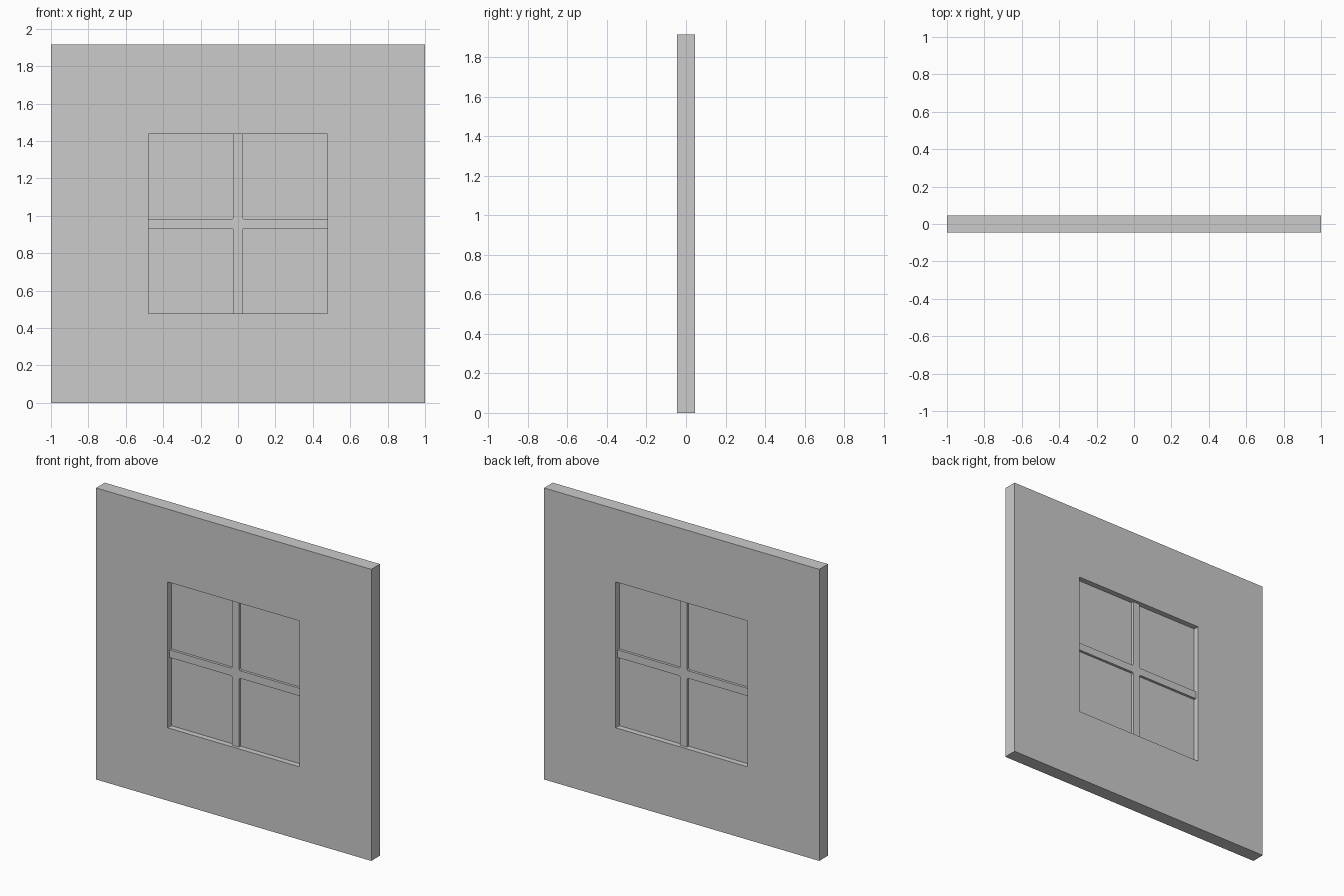
import bpy, bmesh

if "Cube" in bpy.data.objects:
    bpy.data.objects.remove(bpy.data.objects["Cube"])

HEIGHT = 1.915
MID = HEIGHT / 2
HOLE = 0.479      # half size of the window opening
BAR = 0.025       # half width of the glazing bars
FILLET = 0.007    # small chamfer where the bars cross


def slab(name, points, faces, half_depth):
    """Extrude flat (x, z) faces symmetrically along y."""
    bm = bmesh.new()
    verts = [bm.verts.new((x, -half_depth, z)) for x, z in points]
    flat = [bm.faces.new([verts[i] for i in f]) for f in faces]
    ext = bmesh.ops.extrude_face_region(bm, geom=flat, use_keep_orig=True)
    moved = [v for v in ext["geom"] if isinstance(v, bmesh.types.BMVert)]
    bmesh.ops.translate(bm, verts=moved, vec=(0, 2 * half_depth, 0))
    bmesh.ops.recalc_face_normals(bm, faces=bm.faces)
    mesh = bpy.data.meshes.new(name)
    bm.to_mesh(mesh)
    bm.free()
    obj = bpy.data.objects.new(name, mesh)
    bpy.context.collection.objects.link(obj)
    return obj


def rectangle(hx, hz):
    return [(-hx, MID - hz), (hx, MID - hz), (hx, MID + hz), (-hx, MID + hz)]


# Wall panel with a square opening
ring = [(i, (i + 1) % 4, 4 + (i + 1) % 4, 4 + i) for i in range(4)]
slab("wall", rectangle(1, MID) + rectangle(HOLE, HOLE), ring, 0.045)

# Recessed window pane
slab("window_pane", rectangle(HOLE, HOLE), [(0, 1, 2, 3)], 0.008)

# Cross-shaped glazing bars, one arm turned four times
arm = [(HOLE, -BAR), (HOLE, BAR), (BAR + FILLET, BAR), (BAR, BAR + FILLET)]
cross = []
for turn in range(4):
    cross += [(x, MID + z) for x, z in arm]
    arm = [(-z, x) for x, z in arm]
slab("glazing_bars", cross, [tuple(range(16))], 0.025)
